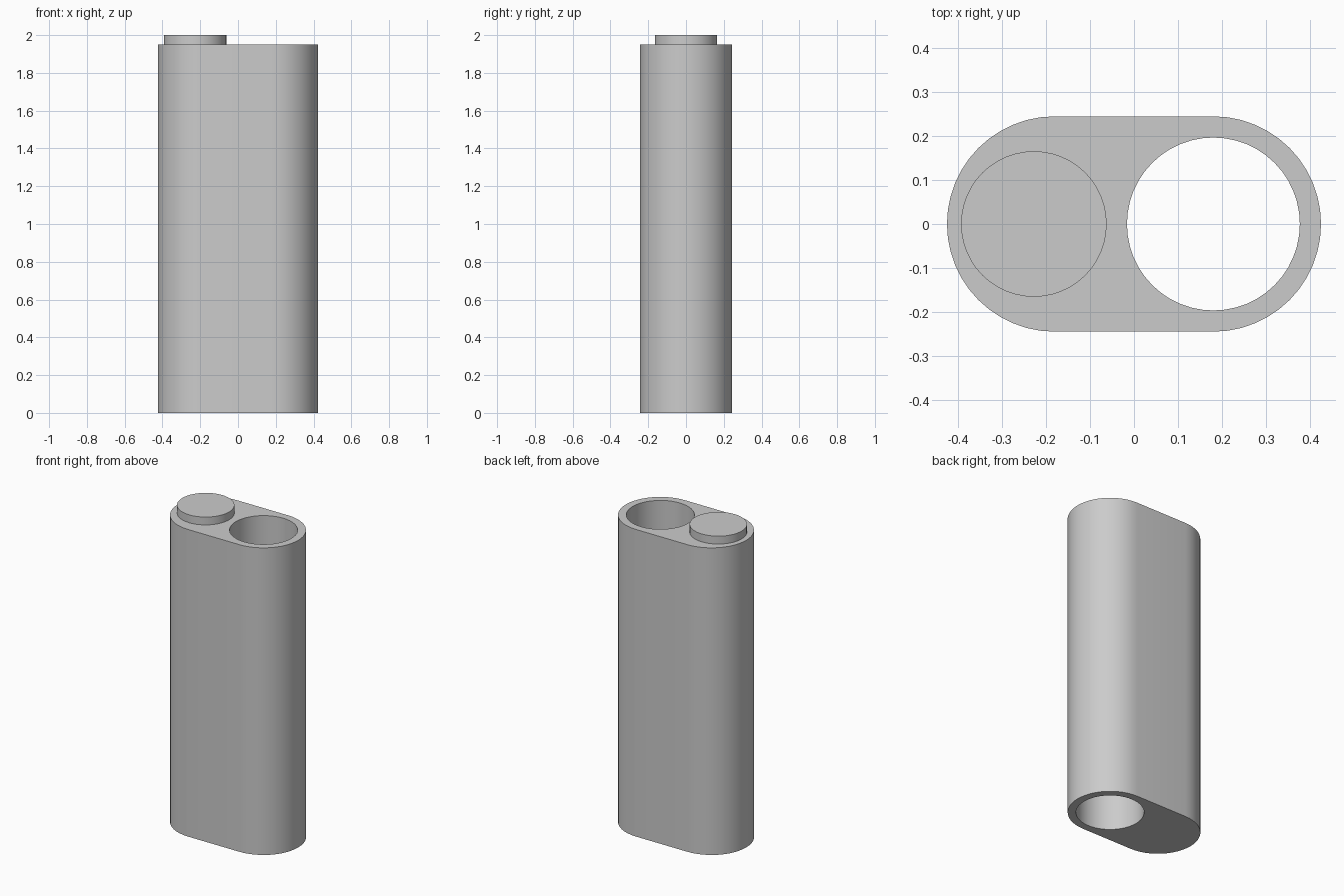
import bpy, bmesh, math

cube = bpy.data.objects.get("Cube")
if cube:
    bpy.data.objects.remove(cube, do_unlink=True)

BODY_H, TOTAL_H = 1.95, 2.0
END_X, END_R = 0.18, 0.244       # rounded ends of the body
HOLE_R = 0.196                   # through hole, concentric with the left end
BUTTON_X, BUTTON_R = -0.227, 0.165

grey = bpy.data.materials.new("plain grey")
grey.use_nodes = True
grey.diffuse_color = (0.6, 0.6, 0.6, 1)
grey.node_tree.nodes["Principled BSDF"].inputs["Base Color"].default_value = (0.6, 0.6, 0.6, 1)


def arc(cx, r, start, sweep, steps, include_end):
    """Points on an arc centred on (cx, 0)."""
    return [(cx + r * math.cos(start + sweep * i / steps),
             r * math.sin(start + sweep * i / steps))
            for i in range(steps + include_end)]


def extrude_outline(name, loops, z0, z1):
    """Fill closed outlines (inner ones become holes) and extrude upward."""
    bm = bmesh.new()
    edges = []
    for pts in loops:
        vs = [bm.verts.new((x, y, z0)) for x, y in pts]
        edges += [bm.edges.new((vs[i - 1], vs[i])) for i in range(len(vs))]
    bmesh.ops.triangle_fill(bm, edges=edges, use_beauty=True, use_dissolve=False)
    top = bmesh.ops.extrude_face_region(bm, geom=bm.faces[:], use_keep_orig=True)
    bmesh.ops.translate(bm, vec=(0, 0, z1 - z0),
                        verts=[g for g in top["geom"] if isinstance(g, bmesh.types.BMVert)])
    bmesh.ops.recalc_face_normals(bm, faces=bm.faces[:])
    mesh = bpy.data.meshes.new(name)
    bm.to_mesh(mesh)
    bm.free()
    mesh.materials.append(grey)
    obj = bpy.data.objects.new(name, mesh)
    bpy.context.collection.objects.link(obj)
    bpy.ops.object.select_all(action='DESELECT')
    obj.select_set(True)
    bpy.context.view_layer.objects.active = obj
    bpy.ops.object.shade_smooth_by_angle(angle=math.radians(30))
    return obj


# Body: rounded slab with a round hole right through it
stadium = (arc(END_X, END_R, -math.pi / 2, math.pi, 24, True)
           + arc(-END_X, END_R, math.pi / 2, math.pi, 24, True))
hole = arc(END_X, HOLE_R, 0, 2 * math.pi, 48, False)
extrude_outline("body", [stadium, hole], 0, BODY_H)

# Button: low disc on the closed side, sunk slightly into the body
disc = arc(BUTTON_X, BUTTON_R, 0, 2 * math.pi, 48, False)
extrude_outline("button", [disc], BODY_H - 0.02, TOTAL_H)
